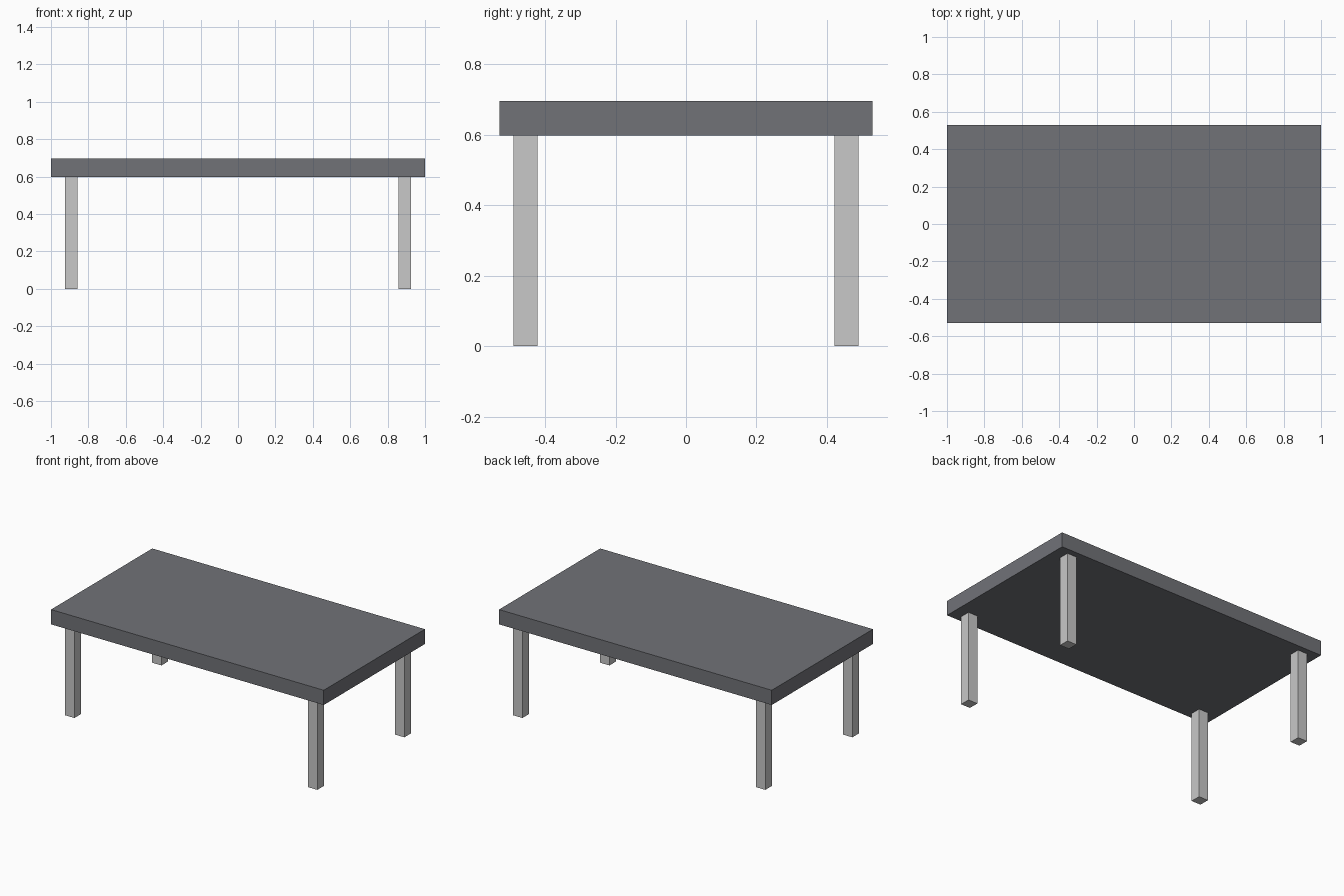
import bpy
import bmesh
from mathutils import Vector

if "Cube" in bpy.data.objects:
    bpy.data.objects.remove(bpy.data.objects["Cube"])


def material(name, rgb):
    m = bpy.data.materials.new(name)
    m.diffuse_color = (*rgb, 1.0)
    m.use_nodes = True
    m.node_tree.nodes["Principled BSDF"].inputs["Base Color"].default_value = m.diffuse_color
    return m


def box(name, lo, hi, mat):
    lo, hi = Vector(lo), Vector(hi)
    bm = bmesh.new()
    bmesh.ops.create_cube(bm, size=1.0)
    bmesh.ops.scale(bm, vec=hi - lo, verts=bm.verts)
    mesh = bpy.data.meshes.new(name)
    bm.to_mesh(mesh)
    bm.free()
    mesh.materials.append(mat)
    ob = bpy.data.objects.new(name, mesh)
    ob.location = (lo + hi) / 2
    bpy.context.collection.objects.link(ob)
    return ob


slate = material("slate grey", (0.165, 0.170, 0.187))
light = material("light grey", (0.578, 0.578, 0.578))

# Thick rectangular slab
box("table_top", (-1, -0.53, 0.598), (1, 0.53, 0.696), slate)

# Four square legs set in from the corners
LEG = 0.068
for side, sx in (("left", -1), ("right", 1)):
    for end, sy in (("front", -1), ("back", 1)):
        cx, cy = sx * 0.891, sy * 0.456
        box(f"{end}_{side}_leg", (cx - LEG / 2, cy - LEG / 2, 0),
            (cx + LEG / 2, cy + LEG / 2, 0.598), light)
